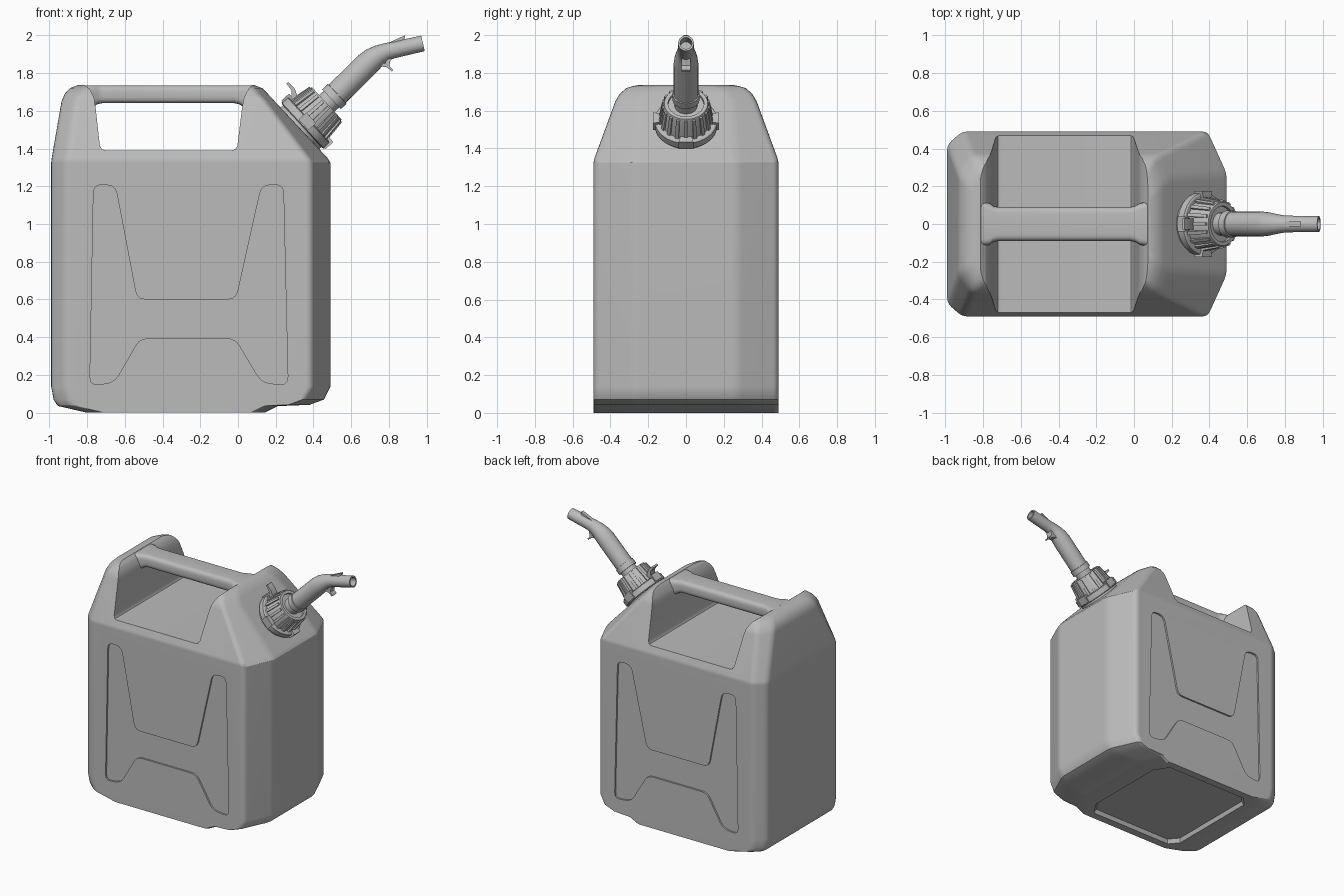
import bpy, bmesh, math
from mathutils import Vector, Matrix

if "Cube" in bpy.data.objects:
    bpy.data.objects.remove(bpy.data.objects["Cube"])

grey = bpy.data.materials.new("grey plastic")
grey.diffuse_color = (0.5, 0.5, 0.5, 1)
grey.use_nodes = True
grey.node_tree.nodes["Principled BSDF"].inputs["Base Color"].default_value = grey.diffuse_color


def finish(name, bm, angle=30):
    bmesh.ops.recalc_face_normals(bm, faces=bm.faces)
    me = bpy.data.meshes.new(name)
    bm.to_mesh(me)
    bm.free()
    me.materials.append(grey)
    ob = bpy.data.objects.new(name, me)
    bpy.context.collection.objects.link(ob)
    smooth(ob, angle)
    return ob


def smooth(ob, angle=30):
    bpy.ops.object.select_all(action='DESELECT')
    bpy.context.view_layer.objects.active = ob
    ob.select_set(True)
    bpy.ops.object.shade_smooth_by_angle(angle=math.radians(angle))


def add_loft(bm, rings):
    """Skin closed rings of points and cap both ends."""
    vs = [[bm.verts.new(p) for p in r] for r in rings]
    n = len(vs[0])
    for a, b in zip(vs, vs[1:]):
        for i in range(n):
            j = (i + 1) % n
            bm.faces.new((a[i], a[j], b[j], b[i]))
    bm.faces.new(vs[0][::-1])
    bm.faces.new(vs[-1])


def loft(name, rings, angle=30):
    bm = bmesh.new()
    add_loft(bm, rings)
    return finish(name, bm, angle)


def rounded(pts, r, n=3):
    """Round every corner of a 2D polygon."""
    pts = [Vector(p) for p in pts]
    out = []
    for i, p in enumerate(pts):
        a, b = pts[i - 1] - p, pts[(i + 1) % len(pts)] - p
        a = p + a.normalized() * min(r, a.length * 0.4)
        b = p + b.normalized() * min(r, b.length * 0.4)
        for k in range(n + 1):
            t = k / n
            out.append(a * (1 - t) ** 2 + p * 2 * t * (1 - t) + b * t * t)
    return out


def prism(name, pts, y0, y1):
    """Extrude an x-z profile along y."""
    return loft(name, [[(p[0], y, p[1]) for p in pts] for y in (y0, y1)])


def cut(ob, cutter):
    m = ob.modifiers.new("cut", 'BOOLEAN')
    m.operation, m.solver, m.object = 'DIFFERENCE', 'EXACT', cutter
    bpy.ops.object.select_all(action='DESELECT')
    bpy.context.view_layer.objects.active = ob
    ob.select_set(True)
    bpy.ops.object.modifier_apply(modifier=m.name)
    bpy.data.objects.remove(cutter)


def body_ring(z, xl, xr, hy, dl=(.08, .07), dr=(.10, .22)):
    """Eight-sided plan outline with different front and rear chamfers."""
    pts = [(xl, -hy + dl[1]), (xl + dl[0], -hy), (xr - dr[0], -hy), (xr, -hy + dr[1]),
           (xr, hy - dr[1]), (xr - dr[0], hy), (xl + dl[0], hy), (xl, hy - dl[1])]
    return [(p.x, p.y, z) for p in rounded(pts, .03)]


# Body shell: stacked plan outlines from foot to shoulder to ridge
body = loft("can_body", [
    body_ring(0, -.80, .14, .49, dr=(.06, .15)),
    body_ring(.035, -.95, .21, .49, dr=(.06, .15)),
    body_ring(.042, -.96, .38, .49),
    body_ring(.07, -.977, .455, .49),
    body_ring(.14, -.99, .49, .49),
    body_ring(1.325, -.99, .49, .49),
    body_ring(1.35, -.987, .474, .484),
    body_ring(1.65, -.935, .195, .374, (.07, .10), (.05, .13)),
    body_ring(1.69, -.918, .158, .35, (.07, .10), (.05, .13)),
    body_ring(1.72, -.89, .128, .315, (.06, .09), (.04, .12)),
    body_ring(1.737, -.845, .085, .26, (.04, .08), (.03, .10))])

# Hand opening across the top
opening = [(-.70, 1.39), (-.72, 1.395), (-.732, 1.415), (-.755, 1.62), (-.763, 1.67),
           (-.785, 1.715), (-.83, 1.75), (-.83, 1.9), (.085, 1.9), (.085, 1.75),
           (.055, 1.715), (.032, 1.67), (.022, 1.62), (-.003, 1.415), (-.015, 1.395), (-.035, 1.39)]
cut(body, prism("opening_cutter", opening, -.7, .7))

# Recessed side panels, front and back
panel = [(-.785, .145), (-.765, 1.21), (-.65, 1.205), (-.535, .6), (-.01, .6), (.125, 1.205),
         (.24, 1.21), (.265, .145), (.125, .16), (-.015, .395), (-.52, .395), (-.655, .16)]
for s in (-1, 1):
    cut(body, prism("panel_cutter", rounded(panel, .045), s * .477, s * .55))

# Recessed base with sloping walls
def base_ring(z, g):
    pts = [(-.74 + g, -.36 + g), (-.68 + g, -.43 + g), (.02 - g, -.43 + g), (.09 - g, -.32 + g),
           (.09 - g, .32 - g), (.02 - g, .43 - g), (-.68 + g, .43 - g), (-.74 + g, .36 - g)]
    return [(x, y, z) for x, y in pts]
cut(body, loft("base_cutter", [base_ring(-.04, -.016), base_ring(.03, .012)]))
smooth(body)
body.modifiers.new("even_shading", 'WEIGHTED_NORMAL').keep_sharp = True

# Handle bar, flaring slightly where it meets the posts
def bar_ring(x, g):
    pts = rounded([(-.09 - g, 1.64 - g), (.09 + g, 1.64 - g), (.09 + g, 1.735), (-.09 - g, 1.735)], .035, 4)
    return [(x, p.x, p.y) for p in pts]
loft("handle_bar", [bar_ring(x, g) for x, g in (
    (-.82, .03), (-.765, .02), (-.745, .005), (-.72, 0), (-.02, 0), (.005, .005), (.03, .02), (.08, .03))], 40)

# Cap frame: local z runs along the spout, local x points down the slope
axis = Vector((.736, 0, .677)).normalized()
down = Vector((axis.z, 0, -axis.x))
origin = Vector((.325, 0, 1.505))


def place(r, a, t):
    return origin + axis * t + down * (r * math.cos(a)) + Vector((0, r * math.sin(a), 0))


def lathe(name, profile, n=40):
    return loft(name, [[place(r, 2 * math.pi * i / n, t) for i in range(n)] for r, t in profile])


lathe("neck", [(.15, -.07), (.15, .03)])
lathe("cap_flange", [(.158, .02), (.166, .025), (.166, .065), (.158, .07)])
lathe("cap", [(.138, .06), (.133, .08), (.121, .185), (.115, .198), (.095, .198),
              (.095, .18), (.06, .18), (.06, .26)])


def blocks(name, count, half, r0, r1, t0, t1, start=0):
    """Blocks spread evenly around the cap; r0 and r1 are (inner, outer) at each end."""
    bm = bmesh.new()
    for i in range(count):
        a = start + 2 * math.pi * i / count
        add_loft(bm, [[place(r[0], a - half, t), place(r[1], a - half, t),
                       place(r[1], a + half, t), place(r[0], a + half, t)]
                      for r, t in ((r0, t0), (r1, t1))])
    return finish(name, bm)


blocks("cap_ribs", 18, .07, (.12, .146), (.105, .128), .068, .19)
blocks("flange_lugs", 4, .22, (.14, .178), (.14, .178), .03, .085)

# Small catch above the cap
prism("catch_hook", [(.25, 1.645), (.29, 1.64), (.315, 1.675), (.302, 1.715), (.268, 1.752),
                     (.256, 1.745), (.284, 1.707), (.284, 1.68)], -.028, .028)


# Bent hollow spout
def spout_ring(x, z, deg, r, n=24):
    up = Vector((-math.sin(math.radians(deg)), 0, math.cos(math.radians(deg))))
    return [Vector((x, 0, z)) + up * (r * math.cos(2 * math.pi * i / n))
            + Vector((0, r * math.sin(2 * math.pi * i / n), 0)) for i in range(n)]


loft("spout", [spout_ring(*s) for s in (
    (.495, 1.661, 43, .072), (.525, 1.689, 43, .072), (.526, 1.69, 43, .066),
    (.68, 1.843, 43, .066), (.715, 1.873, 37, .062), (.75, 1.896, 27, .054),
    (.785, 1.912, 17, .047), (.82, 1.921, 13, .044), (.98, 1.957, 13, .042),
    (.98, 1.957, 13, .031), (.88, 1.934, 13, .031))])

# Spout fin and underside trigger
prism("spout_fin", [(.72, 1.925), (.885, 2.0), (.885, 1.985), (.84, 1.955), (.82, 1.93), (.74, 1.9)], -.014, .014)
prism("spout_trigger", [(.735, 1.85), (.755, 1.835), (.79, 1.83), (.815, 1.808), (.822, 1.816),
                        (.802, 1.838), (.812, 1.885), (.79, 1.885), (.78, 1.85), (.75, 1.865)], -.025, .025)
